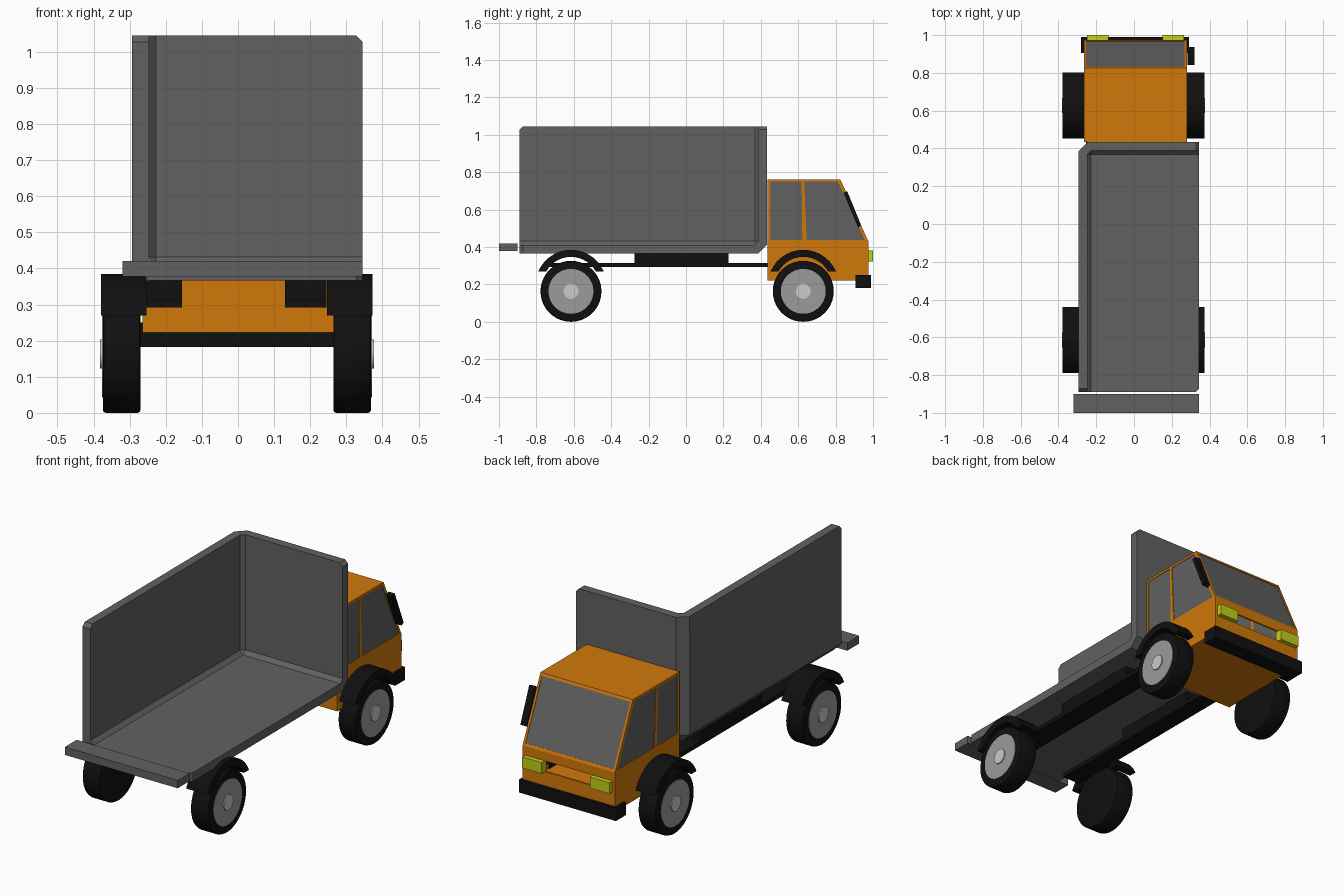
import bpy, bmesh, math
from mathutils import Vector

cube = bpy.data.objects.get("Cube")
if cube:
    bpy.data.objects.remove(cube, do_unlink=True)


def material(name, r, g, b):
    m = bpy.data.materials.new(name)
    m.use_nodes = True
    m.diffuse_color = (r, g, b, 1)
    m.node_tree.nodes["Principled BSDF"].inputs["Base Color"].default_value = (r, g, b, 1)
    return m


ORANGE = material("orange_paint", .64, .19, .003)
GREY = material("cargo_grey", .12, .12, .12)
GLASS = material("window_grey", .12, .12, .12)
BLACK = material("black_rubber", .005, .005, .005)
RIM = material("rim_grey", .33, .33, .33)
HUB = material("hub_silver", .6, .6, .6)
YELLOW = material("lamp_yellow", .55, .62, .01)


def finish(name, bm, mat, normals=True):
    if normals:
        bmesh.ops.recalc_face_normals(bm, faces=bm.faces)
    me = bpy.data.meshes.new(name)
    bm.to_mesh(me)
    bm.free()
    ob = bpy.data.objects.new(name, me)
    bpy.context.collection.objects.link(ob)
    me.materials.append(mat)
    return ob


def prism(name, pts, x0, x1, mat):
    """Side profile in (y, z) extruded along x."""
    bm = bmesh.new()
    face = bm.faces.new([bm.verts.new((x0, y, z)) for y, z in pts])
    new = bmesh.ops.extrude_face_region(bm, geom=[face])["geom"]
    bmesh.ops.translate(bm, vec=(x1 - x0, 0, 0),
                        verts=[v for v in new if isinstance(v, bmesh.types.BMVert)])
    return finish(name, bm, mat)


def box(name, x0, x1, y0, y1, z0, z1, mat):
    return prism(name, [(y0, z0), (y1, z0), (y1, z1), (y0, z1)], x0, x1, mat)


def activate(ob):
    bpy.ops.object.select_all(action="DESELECT")
    ob.select_set(True)
    bpy.context.view_layer.objects.active = ob


def apply_all(ob):
    activate(ob)
    for m in list(ob.modifiers):
        bpy.ops.object.modifier_apply(modifier=m.name)


def disc(name, x0, x1, y, z, r, mat, bevel=0):
    """Cylinder along x, with optionally softened rims."""
    pts = [(y + r * math.cos(a * math.tau / 40), z + r * math.sin(a * math.tau / 40))
           for a in range(40)]
    ob = prism(name, pts, x0, x1, mat)
    if bevel:
        m = ob.modifiers.new("soft_edge", "BEVEL")
        m.width, m.segments = bevel, 2
        m.limit_method, m.angle_limit = "ANGLE", math.radians(40)
        apply_all(ob)
    activate(ob)
    bpy.ops.object.shade_smooth_by_angle(angle=math.radians(30))
    return ob


# Open cargo bed: floor, one side wall and the wall behind the cab
X, Y, Z = (-.247, .345), (.388, -.89), (.412, 1.045)
bm = bmesh.new()
grid = {}


def corner(i, j, k):
    if (i, j, k) not in grid:
        grid[i, j, k] = bm.verts.new((X[i], Y[j], Z[k]))
    return grid[i, j, k]


for ids in ([(0, 0, 0), (0, 1, 0), (1, 1, 0), (1, 0, 0)],
            [(0, 0, 0), (0, 0, 1), (0, 1, 1), (0, 1, 0)],
            [(0, 0, 0), (1, 0, 0), (1, 0, 1), (0, 0, 1)]):
    bm.faces.new([corner(*i) for i in ids])
tips = [corner(1, 1, 0), corner(0, 1, 1), corner(1, 0, 1)]
bmesh.ops.bevel(bm, geom=tips, offset=.018, segments=1, affect="VERTICES")
inner = [e for e in bm.edges if len(e.link_faces) == 2]
bmesh.ops.bevel(bm, geom=inner, offset=.02, segments=1, affect="EDGES")
bm.normal_update()
bed = finish("cargo_bed", bm, GREY, normals=False)
m = bed.modifiers.new("thickness", "SOLIDIFY")
m.thickness, m.offset, m.use_even_offset = .046, -1, True
apply_all(bed)

box("rear_step", -.32, .345, -1, -.9, .378, .42, GREY)

# Chassis rails with the spacer blocks under the bed
for side, x0, x1 in (("right", -.255, -.155), ("left", .13, .245)):
    box(side + "_rail", x0, x1, -.74, .45, .292, .315, BLACK)
    box(side + "_spacer", x0, x1, -.275, .228, .31, .366, BLACK)

# Hollow cab
low, high = Vector((.975, .43)), Vector((.825, .762))
cab = prism("cab_shell", [(.435, .222), (.975, .222), low, high, (.435, .762)],
            -.265, .28, ORANGE)
m = cab.modifiers.new("thickness", "SOLIDIFY")
m.thickness, m.offset, m.use_even_offset = .01, -1, True

slope = high - low
normal = Vector((slope.y, -slope.x)).normalized()
a, b = low + slope * .04, low + slope * .96


def screen(near, far):
    return [a + normal * near, b + normal * near, b + normal * far, a + normal * far]


windows = {"rear_window": [(.448, .437), (.622, .437), (.618, .75), (.448, .75)],
           "front_window": [(.645, .437), (.955, .437), (.812, .75), (.632, .75)]}
cutters = [prism(n + "_cutter", p, -.4, .4, ORANGE) for n, p in windows.items()]
cutters.append(prism("windscreen_cutter", screen(-.03, .03), -.253, .268, ORANGE))
cutters.append(box("grille_cutter", -.2, .21, .95, 1.05, .325, .382, ORANGE))
for c in cutters:
    c.hide_render = True
    m = cab.modifiers.new(c.name, "BOOLEAN")
    m.operation, m.solver, m.object = "DIFFERENCE", "EXACT", c
apply_all(cab)
for c in cutters:
    bpy.data.objects.remove(c, do_unlink=True)

# Glass panes set slightly into the openings
for n, p in windows.items():
    prism("left_" + n, p, .271, .277, GLASS)
    prism("right_" + n, p, -.262, -.256, GLASS)
prism("windscreen", screen(-.009, -.003), -.253, .268, GLASS)

# Front fittings
box("front_bumper", -.28, .292, .905, .99, .182, .25, BLACK)
box("right_headlight", -.25, -.135, .96, 1, .323, .382, YELLOW)
box("left_headlight", .15, .265, .96, 1, .323, .382, YELLOW)
prism("left_mirror", [(.842, .69), (.862, .698), (.937, .515), (.92, .505)],
      .283, .32, BLACK)

# Wheels and mudguards
for axle, y in (("rear", -.615), ("front", .627)):
    for side, s, shift in (("left", 1, -.003), ("right", -1, -.003)):
        n = axle + "_" + side

        def span(p, q):
            return s * p + shift, s * q + shift

        disc(n + "_tyre", *span(.267, .371), y, .163, .163, BLACK, .008)
        disc(n + "_rim", *span(.34, .3735), y, .163, .12, RIM)
        disc(n + "_hub", *span(.35, .379), y, .163, .04, HUB)
        # Arc band cut level at its lower ends
        pts = []
        for r in (.19, .152):
            start = math.asin(.075 / r)
            arc = [start + (math.pi - 2 * start) * i / 14 for i in range(15)]
            if r < .19:
                arc.reverse()
            pts += [(y + r * math.cos(t), .195 + r * math.sin(t)) for t in arc]
        prism(n + "_mudguard", pts, *span(.25, .376), BLACK)
